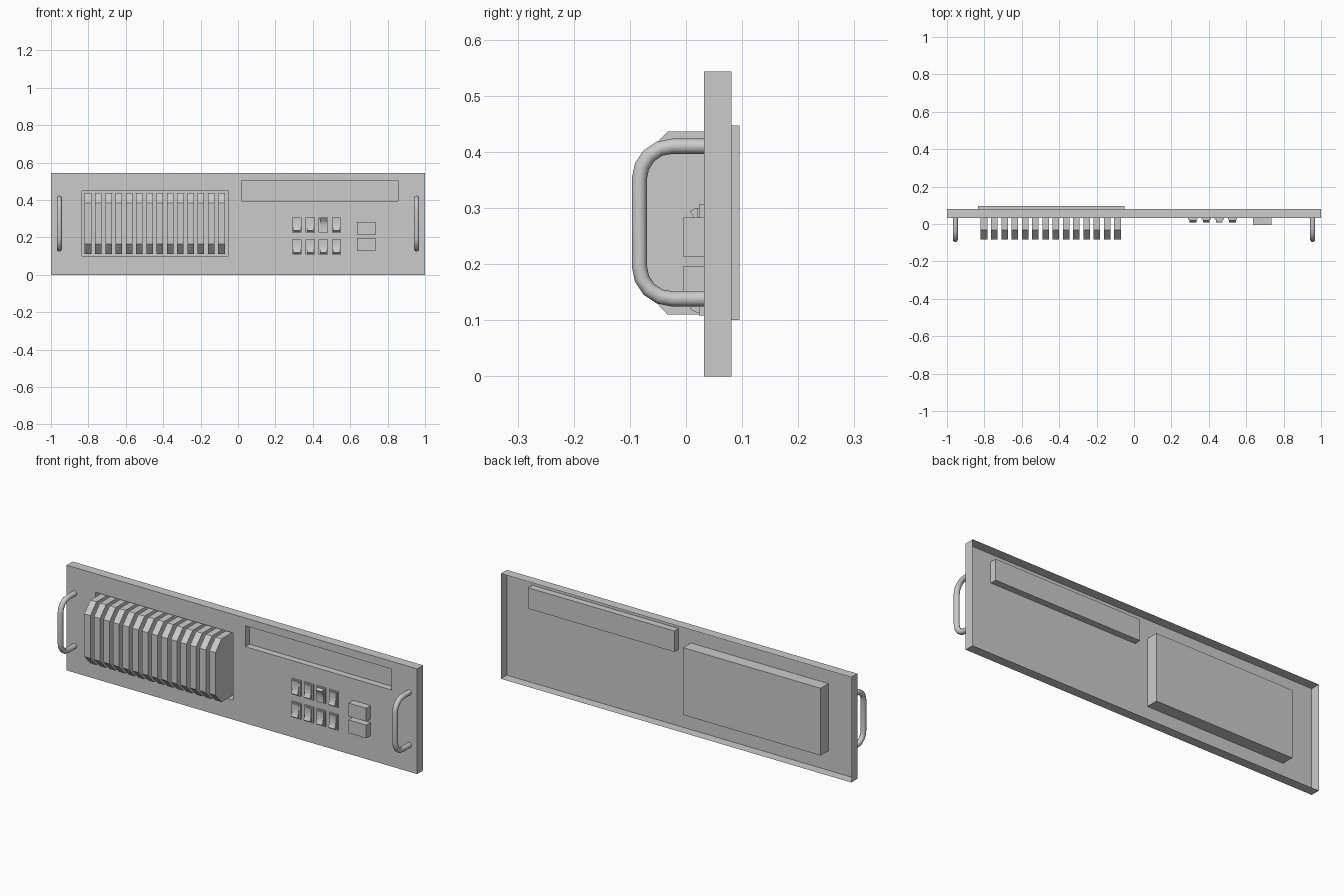
import bpy, bmesh, math
from mathutils import Vector

if "Cube" in bpy.data.objects:
    bpy.data.objects.remove(bpy.data.objects["Cube"])

FRONT, BACK = 0.032, 0.081


def finish(name, bm):
    me = bpy.data.meshes.new(name)
    bm.to_mesh(me)
    bm.free()
    ob = bpy.data.objects.new(name, me)
    bpy.context.collection.objects.link(ob)
    return ob


def smooth(ob, angle=35):
    bpy.ops.object.select_all(action='DESELECT')
    ob.select_set(True)
    bpy.context.view_layer.objects.active = ob
    bpy.ops.object.shade_smooth_by_angle(angle=math.radians(angle))


def prism(name, profile, x, width):
    """Extrude a (y, z) profile along x, centred on x."""
    bm = bmesh.new()
    a, b = [[bm.verts.new((x + s * width / 2, y, z)) for y, z in profile] for s in (-1, 1)]
    n = len(profile)
    bm.faces.new(a)
    bm.faces.new(b)
    for i in range(n):
        j = (i + 1) % n
        bm.faces.new((a[i], a[j], b[j], b[i]))
    bmesh.ops.recalc_face_normals(bm, faces=bm.faces)
    return finish(name, bm)


def box(name, x0, x1, y0, y1, z0, z1):
    return prism(name, [(y0, z0), (y1, z0), (y1, z1), (y0, z1)], (x0 + x1) / 2, x1 - x0)


def face(bm, pts):
    bm.faces.new([bm.verts.new(p) for p in pts])


def plate(bm, r, y):
    x0, x1, z0, z1 = r
    face(bm, [(x0, y, z0), (x1, y, z0), (x1, y, z1), (x0, y, z1)])


def walls(bm, r, ya, yb, inward):
    x0, x1, z0, z1 = r
    c = [(x0, z0), (x1, z0), (x1, z1), (x0, z1)]
    for (px, pz), (qx, qz) in zip(c, c[1:] + c[:1]):
        pts = [(px, ya, pz), (px, yb, pz), (qx, yb, qz), (qx, ya, qz)]
        face(bm, pts[::-1] if inward else pts)


# Thin front panel, open at the back, with two pockets and switch openings
outer = (-1, 1, 0, 0.543)
pockets = [((-0.835, -0.05, 0.10, 0.447), 0.095), ((0.02, 0.855, 0.395, 0.503), 0.066)]
switch_x = [0.315, 0.386, 0.456, 0.527]
switch_z = [0.266, 0.148]
SW, SH = 0.05, 0.08
openings = [(x - SW / 2, x + SW / 2, z - SH / 2, z + SH / 2) for x in switch_x for z in switch_z]
holes = [p[0] for p in pockets] + openings

bm = bmesh.new()
xs = sorted({v for r in holes + [outer] for v in r[:2]})
zs = sorted({v for r in holes + [outer] for v in r[2:]})
for x0, x1 in zip(xs, xs[1:]):
    for z0, z1 in zip(zs, zs[1:]):
        cx, cz = (x0 + x1) / 2, (z0 + z1) / 2
        if not any(r[0] < cx < r[1] and r[2] < cz < r[3] for r in holes):
            plate(bm, (x0, x1, z0, z1), FRONT)
walls(bm, outer, FRONT, BACK, False)
for r, depth in pockets:
    walls(bm, r, FRONT, depth, True)
    plate(bm, r, depth)
bmesh.ops.remove_doubles(bm, verts=bm.verts, dist=1e-5)
finish("front_panel", bm)

# Row of module blades with chamfered front corners
blade = [(0.094, 0.436), (-0.033, 0.436), (-0.083, 0.384),
         (-0.083, 0.164), (-0.033, 0.11), (0.094, 0.11)]
for i in range(14):
    prism(f"module_blade_{i + 1}", blade, -0.802 + i * 0.0549, 0.035)

# Rocker switches: base plus a scooped rocker, one end raised
scoop = [(0.024, 0.034), (0.0195, 0.034), (0.020, 0.012), (0.018, -0.004),
         (0.0135, -0.018), (0.007, -0.028), (0.018, -0.034), (0.024, -0.034)]
for row, z in enumerate(switch_z):
    for col, x in enumerate(switch_x):
        r = openings[col * 2 + row]
        box("switch_base", r[0], r[1], 0.023, FRONT, r[2], r[3])
        s = -1 if (row, col) == (0, 2) else 1
        smooth(prism("switch_rocker", [(y, z + s * h) for y, h in scoop], x, 0.036))

# Two large push buttons
for z0, z1 in ((0.214, 0.283), (0.128, 0.196)):
    box("push_button", 0.635, 0.735, -0.005, FRONT, z0, z1)


# Carrying handles: round tube swept along a rounded bracket path
def handle(name, x, rad=0.0135, sides=12, steps=4):
    y, zt, zb, c = -0.083, 0.41, 0.138, 0.058
    path = [(FRONT, zt)]
    for cz, a0 in ((zt - c, 90), (zb + c, 180)):
        for k in range(steps + 1):
            a = math.radians(a0 + 90 * k / steps)
            path.append((y + c + c * math.cos(a), cz + c * math.sin(a)))
    path.append((FRONT, zb))
    pts = [Vector((x, p, q)) for p, q in path]
    bm = bmesh.new()
    rings = []
    for i, p in enumerate(pts):
        t = (pts[min(i + 1, len(pts) - 1)] - pts[max(i - 1, 0)]).normalized()
        if i in (0, len(pts) - 1):
            t = Vector((0, 1, 0)) * (-1 if i == 0 else 1)
        u = Vector((1, 0, 0))
        v = t.cross(u)
        angles = [2 * math.pi * k / sides for k in range(sides)]
        rings.append([bm.verts.new(p + rad * (u * math.cos(a) + v * math.sin(a))) for a in angles])
    for a, b in zip(rings, rings[1:]):
        for k in range(sides):
            m = (k + 1) % sides
            bm.faces.new((a[k], a[m], b[m], b[k]))
    bmesh.ops.recalc_face_normals(bm, faces=bm.faces)
    smooth(finish(name, bm), 50)


handle("handle_left", -0.955)
handle("handle_right", 0.955)
